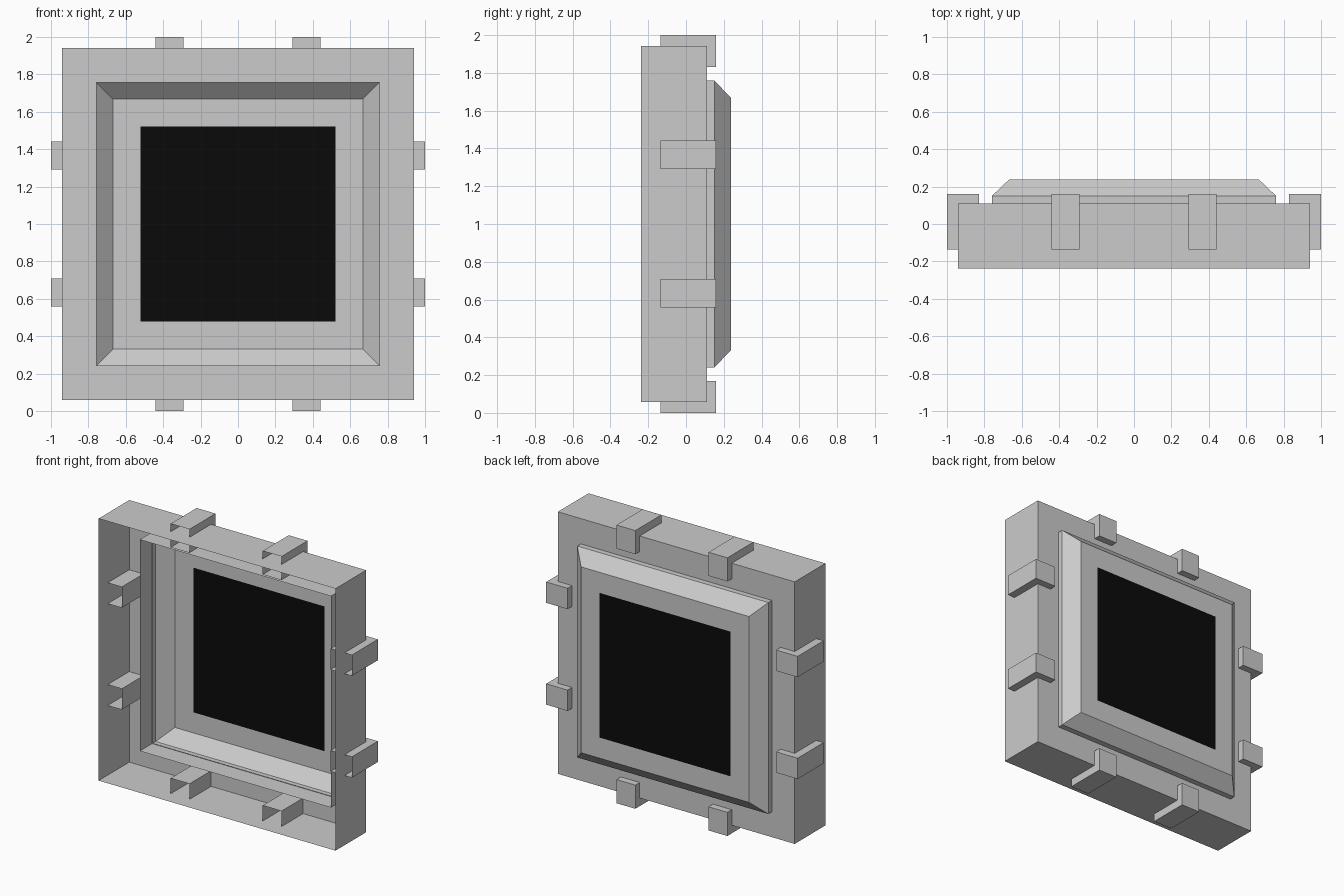
import bpy
from math import sin, cos, pi

if "Cube" in bpy.data.objects:
    bpy.data.objects.remove(bpy.data.objects["Cube"])

MID = 1.0  # height of the model's centre


def loft(name, rings, cap=False, turn=0):
    """Skin rectangles (cx, cz, half_x, half_z, y) from front to back,
    turned about the central y axis."""
    verts, faces = [], []
    c, s = cos(turn), sin(turn)
    for cx, cz, hx, hz, y in rings:
        for sx, sz in ((-1, -1), (1, -1), (1, 1), (-1, 1)):
            x, z = cx + sx * hx, cz + sz * hz
            verts.append((x * c - z * s, y, x * s + z * c + MID))
    for r in range(len(rings) - 1):
        a, b = 4 * r, 4 * r + 4
        for i in range(4):
            j = (i + 1) % 4
            faces.append((a + i, b + i, b + j, a + j))
    if cap:
        k = 4 * (len(rings) - 1)
        faces.append((k, k + 3, k + 2, k + 1))
    mesh = bpy.data.meshes.new(name)
    mesh.from_pydata(verts, [], faces)
    mesh.update()
    ob = bpy.data.objects.new(name, mesh)
    bpy.context.collection.objects.link(ob)
    return ob


def squares(*profile):
    return [(0, 0, h, h, y) for h, y in profile]


# Open-fronted housing: side walls and back flange with a square opening
loft("housing", squares((0.942, -0.2375), (0.942, 0.11), (0.757, 0.11)))

# Bevelled bezel passing through the flange
loft("bezel", squares((0.76, -0.03), (0.76, 0.15), (0.668, 0.2375), (0.52, 0.2375)))

# Black screen panel filling the bezel
screen = loft("screen", squares((0.52, 0.2375)), cap=True)
black = bpy.data.materials.new("black")
black.diffuse_color = (0.003, 0.003, 0.003, 1)
black.use_nodes = True
black.node_tree.nodes["Principled BSDF"].inputs["Base Color"].default_value = black.diffuse_color
screen.data.materials.append(black)

# Hollow clips, open at the front, two on each of the four sides
for side in range(4):
    for sx in (-1, 1):
        box = (sx * 0.366, 0.915, 0.075, 0.085)
        loft("clip", [box + (-0.135,), box + (0.16,)], cap=True, turn=side * pi / 2)
